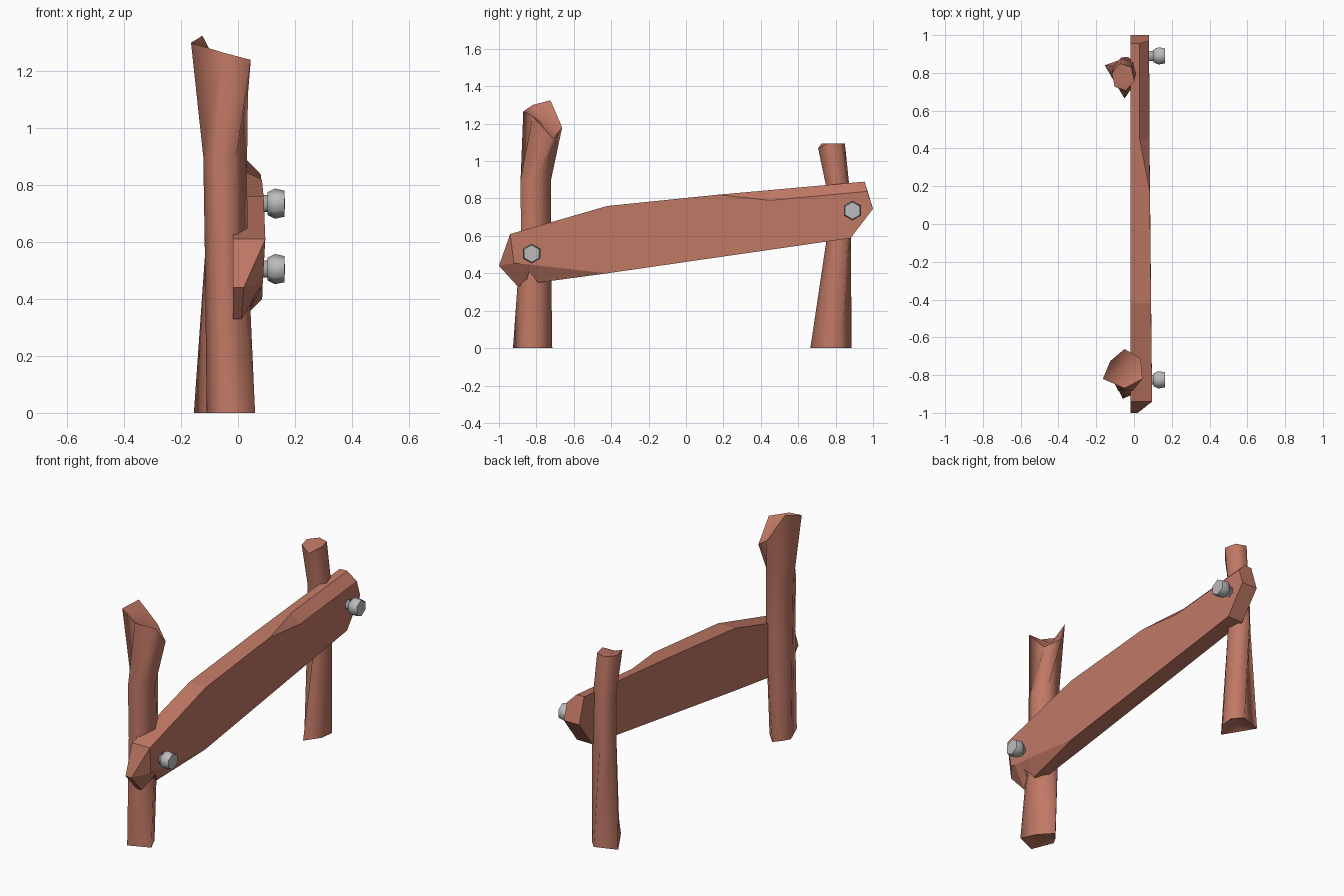
import bpy, bmesh, math

if "Cube" in bpy.data.objects:
    bpy.data.objects.remove(bpy.data.objects["Cube"])


def material(name, rgb):
    m = bpy.data.materials.new(name)
    m.diffuse_color = (*rgb, 1)
    m.use_nodes = True
    m.node_tree.nodes["Principled BSDF"].inputs["Base Color"].default_value = m.diffuse_color
    return m


WOOD = material("reddish wood", (0.53, 0.19, 0.13))
METAL = material("grey metal", (0.5, 0.5, 0.5))


def finish(bm, name, mat):
    bmesh.ops.recalc_face_normals(bm, faces=bm.faces[:])
    me = bpy.data.meshes.new(name)
    bm.to_mesh(me)
    bm.free()
    me.materials.append(mat)
    ob = bpy.data.objects.new(name, me)
    bpy.context.collection.objects.link(ob)
    return ob


def hexagon(cx, cy, rx, ry, z, start):
    return [(cx + rx * math.cos(math.radians(start + 60 * i)),
             cy + ry * math.sin(math.radians(start + 60 * i)), z) for i in range(6)]


def loft(name, rings, mat, start_tip, end_tip):
    """Smooth tube through rings, closed by sharp-edged fans to the two tips."""
    bm = bmesh.new()
    vr = [[bm.verts.new(p) for p in r] for r in rings]
    n = len(vr[0])
    for a, b in zip(vr, vr[1:]):
        for i in range(n):
            f = bm.faces.new((a[i], a[(i + 1) % n], b[(i + 1) % n], b[i]))
            f.smooth = True
    for ring, tip in ((vr[0], start_tip), (vr[-1], end_tip)):
        c = bm.verts.new(tip)
        for i in range(n):
            bm.faces.new((ring[i], ring[(i + 1) % n], c)).smooth = True
            bm.edges.get((ring[i], ring[(i + 1) % n])).smooth = False
    return finish(bm, name, mat)


# Front post: tall, flared, with a broken hollow top
base = [(-.11, -.80, 0), (-.06, -.925, 0), (.06, -.875, 0),
        (.02, -.79, 0), (-.05, -.715, 0), (-.085, -.755, 0)]
top = [(-.165, -.82, 1.30), (-.05, -.87, 1.265), (.045, -.82, 1.24),
       (.035, -.71, 1.12), (-.05, -.662, 1.18), (-.125, -.725, 1.325)]
loft("front_post", [base,
                    hexagon(-.042, -.803, .075, .092, .6, 180),
                    hexagon(-.045, -.803, .077, .094, .9, 180),
                    top], WOOD, (-.04, -.80, .03), (-.06, -.765, 1.20))

# Back post: shorter, with a bent top
base = [(-.155, .84, 0), (-.105, .755, 0), (-.05, .665, 0),
        (.01, .75, 0), (.02, .83, 0), (-.03, .885, 0)]
top = [(x, y, 1.095 if y > .72 else 1.068)
       for x, y, z in hexagon(-.058, .778, .062, .074, 1.09, 165)]
loft("back_post", [base,
                   hexagon(-.05, .818, .065, .066, .6, 165),
                   hexagon(-.05, .812, .062, .064, .86, 165),
                   top], WOOD, (-.055, .79, .03), (-.058, .785, 1.085))

# Plank: outline y, z, edge depth x; then the outer face point y, z, x after chamfering
outline = [
    (-1, .44, .02, -.92, .455, .087),
    (-.94, .61, .096, -.94, .61, .096),
    (-.42, .76, .09, -.42, .76, .09),
    (.17, .82, .084, .17, .82, .084),
    (.45, .845, .03, .45, .79, .082),
    (.955, .89, .03, .97, .838, .08),
    (1, .745, .08, 1, .745, .08),
    (.88, .588, .08, .88, .588, .08),
    (-.42, .40, .085, -.42, .40, .085),
    (-.79, .35, .035, -.78, .44, .086),
    (-.84, .41, .06, -.83, .445, .086),
    (-.855, .335, .012, -.86, .449, .086),
    (-.90, .33, .012, -.89, .452, .086)]
bm = bmesh.new()
back = [bm.verts.new((-.018, p[0], p[1])) for p in outline]
mid = [bm.verts.new((p[2], p[0], p[1])) for p in outline]
front = [m if p[:3] == (p[3], p[4], p[5]) or (p[0], p[1]) == (p[3], p[4])
         else bm.verts.new((p[5], p[3], p[4])) for p, m in zip(outline, mid)]
n = len(outline)
for i in range(n):
    j = (i + 1) % n
    bm.faces.new((back[i], back[j], mid[j], mid[i]))
    strip = list(dict.fromkeys((mid[i], mid[j], front[j], front[i])))
    if len(strip) > 2:
        bm.faces.new(strip)
bm.faces.new(front)
bm.faces.new(back)
finish(bm, "plank", WOOD)

# Bolts: thin shank and bulging six-sided head pointing along x
for name, cy, cz in (("front_bolt", -.825, .505), ("back_bolt", .89, .735)):
    rings = [[(x, cy + r * v, cz + r * w) for v, w, _ in hexagon(0, 0, 1, 1, 0, 90)]
             for x, r in ((.03, .03), (.103, .03), (.104, .04), (.13, .053), (.163, .046))]
    loft(name, rings, METAL, (.03, cy, cz), (.165, cy, cz))
